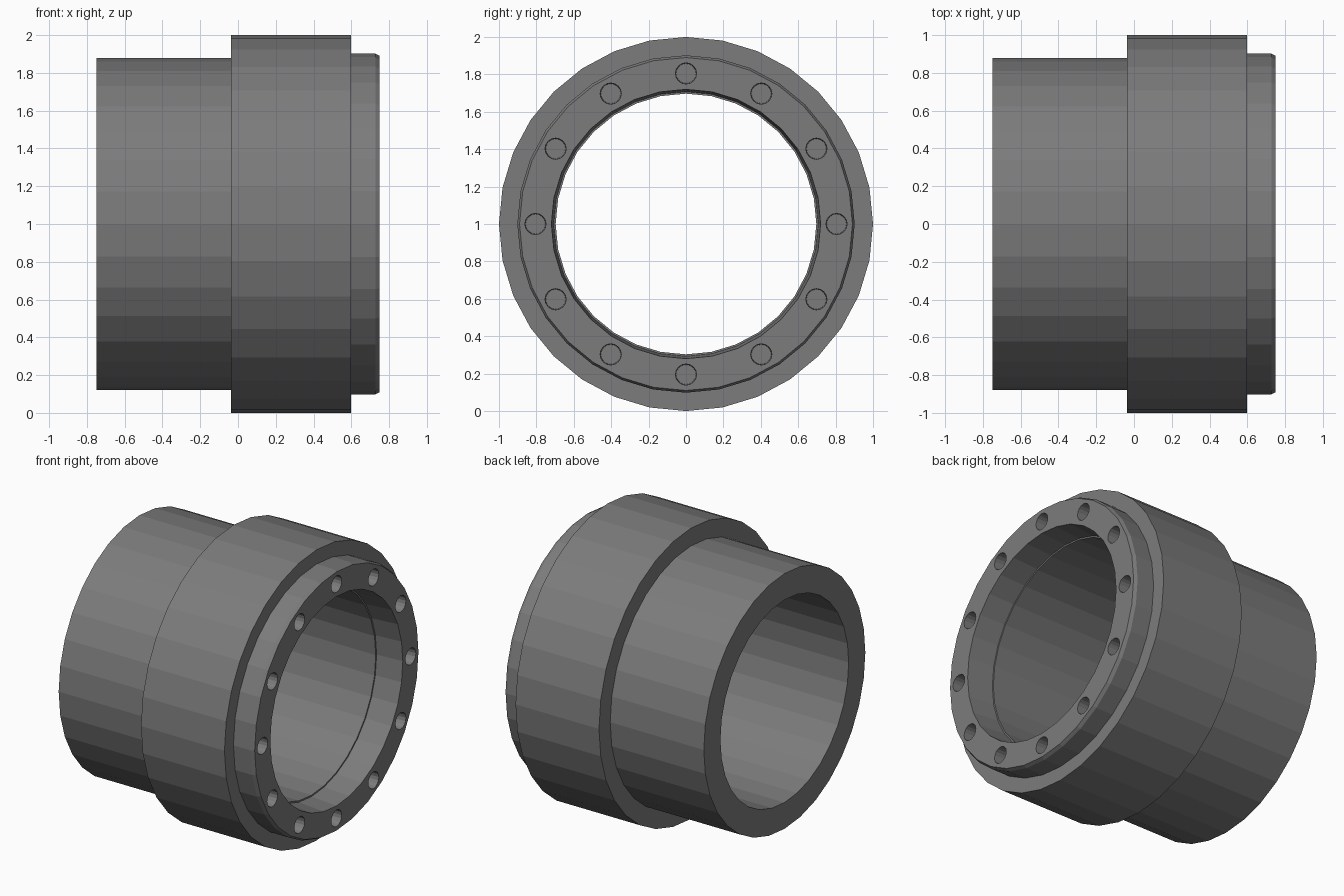
import bpy, bmesh
from math import sin, cos, pi

if "Cube" in bpy.data.objects:
    bpy.data.objects.remove(bpy.data.objects["Cube"])

SIDES = 32
AXIS_Z = 1.0


def revolve(name, profile, sides, closed, cy=0.0, cz=AXIS_Z):
    """Turn (x, radius) points around an axis parallel to x."""
    bm = bmesh.new()
    rings = [[bm.verts.new((x, cy + r * sin(2 * pi * i / sides), cz + r * cos(2 * pi * i / sides)))
              for i in range(sides)] for x, r in profile]
    pairs = list(zip(rings, rings[1:]))
    if closed:
        pairs.append((rings[-1], rings[0]))
    else:
        bm.faces.new(rings[0])
        bm.faces.new(rings[-1])
    for a, b in pairs:
        for i in range(sides):
            j = (i + 1) % sides
            bm.faces.new((a[i], a[j], b[j], b[i]))
    bmesh.ops.recalc_face_normals(bm, faces=bm.faces)
    mesh = bpy.data.meshes.new(name)
    bm.to_mesh(mesh)
    bm.free()
    obj = bpy.data.objects.new(name, mesh)
    bpy.context.collection.objects.link(obj)
    return obj


# Dark grey metal
metal = bpy.data.materials.new("dark_metal")
metal.diffuse_color = (0.2, 0.2, 0.2, 1.0)
metal.use_nodes = True
metal.node_tree.nodes["Principled BSDF"].inputs["Base Color"].default_value = metal.diffuse_color

# Stepped sleeve: narrow barrel, wide collar, chamfered end ring, tapered counterbore
sleeve = revolve("flanged_sleeve", [
    (-0.75, 0.878), (-0.038, 0.878),
    (-0.038, 1.0), (0.597, 1.0),
    (0.597, 0.902), (0.727, 0.902), (0.75, 0.89),
    (0.75, 0.72), (0.56, 0.707),
    (0.56, 0.697), (-0.75, 0.697)], SIDES, True)
sleeve.data.materials.append(metal)

# Twelve slightly tapered bolt holes in the end ring
HOLES = 12
for k in range(HOLES):
    a = 2 * pi * k / HOLES
    cutter = revolve(f"bolt_hole_cutter_{k + 1}", [(0.63, 0.053), (0.76, 0.057)], 16, False,
                     0.805 * sin(a), AXIS_Z + 0.805 * cos(a))
    cutter.data.materials.append(metal)
    cutter.hide_render = True
    cutter.hide_set(True)
    cut = sleeve.modifiers.new(f"bolt_hole_{k + 1}", 'BOOLEAN')
    cut.operation = 'DIFFERENCE'
    cut.solver = 'EXACT'
    cut.object = cutter
